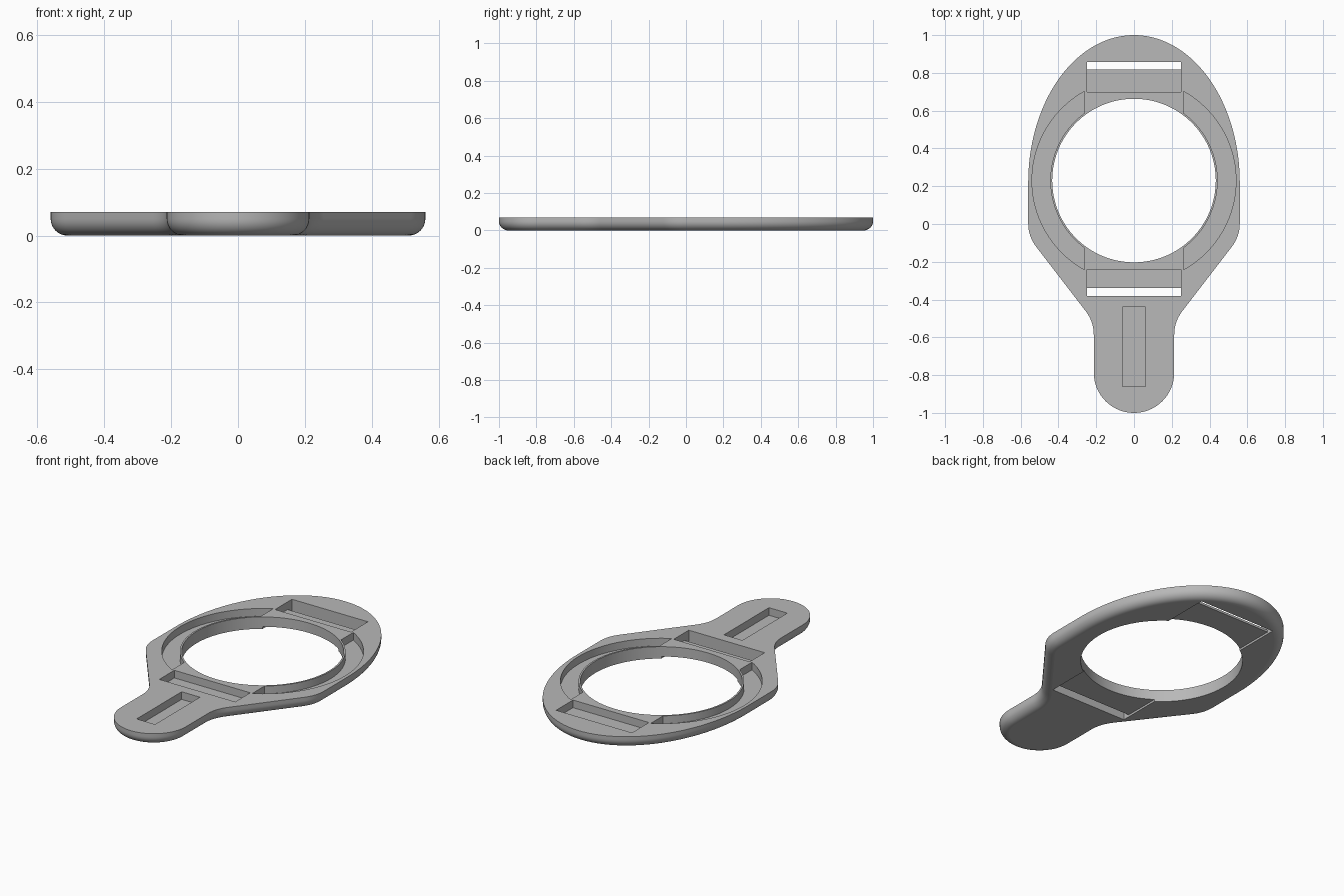
import bpy, bmesh
from math import sin, cos, pi, sqrt, asin
from mathutils import Vector

cube = bpy.data.objects.get("Cube")
if cube:
    bpy.data.objects.remove(cube)

HEIGHT, FILLET, FLOOR, CHANNEL = 0.07, 0.05, 0.025, 0.012
RING_Y, HOLE_R = 0.23, 0.433

grey = bpy.data.materials.new("plain grey")
grey.use_nodes = True
grey.diffuse_color = (0.48, 0.48, 0.48, 1)
grey.node_tree.nodes["Principled BSDF"].inputs["Base Color"].default_value = grey.diffuse_color


def make_object(name, bm):
    bmesh.ops.recalc_face_normals(bm, faces=bm.faces)
    mesh = bpy.data.meshes.new(name)
    bm.to_mesh(mesh)
    bm.free()
    mesh.materials.append(grey)
    obj = bpy.data.objects.new(name, mesh)
    bpy.context.collection.objects.link(obj)
    return obj


def loft(name, rings):
    """Closed solid through a stack of equal-length rings."""
    bm = bmesh.new()
    loops = [[bm.verts.new(p) for p in ring] for ring in rings]
    n = len(loops[0])
    for a, b in zip(loops, loops[1:]):
        for i in range(n):
            j = (i + 1) % n
            bm.faces.new((a[i], a[j], b[j], b[i]))
    bm.faces.new(loops[0][::-1])
    bm.faces.new(loops[-1])
    return make_object(name, bm)


def prism(name, points, z0, z1):
    return loft(name, [[(x, y, z) for x, y in points] for z in (z0, z1)])


def box(name, x0, x1, y0, y1, z0, z1):
    return prism(name, [(x0, y0), (x1, y0), (x1, y1), (x0, y1)], z0, z1)


def arc(cx, cy, rx, ry, a0, a1, n):
    return [Vector((cx + rx * cos(a0 + (a1 - a0) * i / n),
                    cy + ry * sin(a0 + (a1 - a0) * i / n))) for i in range(n + 1)]


def rounded_corner(before, corner, after, cut, n=8):
    """Soft corner between two straight runs."""
    p = corner + (before - corner).normalized() * cut
    q = corner + (after - corner).normalized() * cut
    return [p * (1 - t) ** 2 + corner * 2 * t * (1 - t) + q * t * t
            for t in (i / n for i in range(n + 1))]


# Outline: right half from the tail tip up to the crown, then mirrored
tail_side, neck = Vector((0.213, -0.787)), Vector((0.213, -0.517))
shoulder, flank = Vector((0.56, -0.066)), Vector((0.56, 0.22))
half = arc(0, -0.787, 0.213, 0.213, -pi / 2, 0, 24)
half += rounded_corner(tail_side, neck, shoulder, 0.07)
half += rounded_corner(neck, shoulder, flank, 0.07)
half += arc(0, 0.22, 0.56, 0.78, 0, pi / 2, 40)
outline = half + [Vector((-p.x, p.y)) for p in half[-2:0:-1]]


def inset(points, d):
    result = []
    for i, p in enumerate(points):
        a = (p - points[i - 1]).normalized()
        b = (points[(i + 1) % len(points)] - p).normalized()
        normal = Vector((-a.y - b.y, a.x + b.x)).normalized()
        result.append(p + normal * d)
    return result


# Plate with a rounded lower edge
rings = []
for i in range(9):
    a = pi / 2 * i / 8
    z = FILLET * (1 - cos(a))
    rings.append([(p.x, p.y, z) for p in inset(outline, FILLET * (1 - sin(a)))])
rings.append([(p.x, p.y, HEIGHT) for p in outline])
plate = loft("mounting_plate", rings)

# Central opening and tail pocket
cutters = [
    prism("ring_opening", arc(0, RING_Y, HOLE_R, HOLE_R, 0, 2 * pi, 128)[:-1], -0.1, 0.2),
    box("tail_pocket", -0.06, 0.06, -0.86, -0.44, FLOOR, 0.2),
]

# Strap pockets: recess, through slot and shallow channel underneath
for name, inner, ledge, outer, reach in (("rear", 0.70, 0.817, 0.858, 0.5),
                                         ("front", -0.24, -0.34, -0.38, -0.05)):
    for part, a, b, z0, z1 in (("pocket", inner, outer, FLOOR, 0.2),
                               ("slot", ledge, outer, -0.1, 0.2),
                               ("channel", reach, outer, -0.1, CHANNEL)):
        cutters.append(box(f"{name}_{part}", -0.248, 0.248, min(a, b), max(a, b), z0, z1))

# Crescent recesses either side of the opening
R_OUT, R_IN, EDGE = 0.54, 0.443, 0.262
for name, side in (("left", 1), ("right", -1)):
    a_out, a_in = (pi / 2 - asin(EDGE / r) for r in (R_OUT, R_IN))
    shape = arc(0, RING_Y, R_OUT, R_OUT, -a_out, a_out, 40)
    shape += arc(0, RING_Y, R_IN, R_IN, a_in, -a_in, 40)
    cutters.append(prism(f"{name}_crescent", [(side * p.x, p.y) for p in shape], FLOOR, 0.2))

# Carve everything, then discard the cutters
bpy.ops.object.select_all(action="DESELECT")
bpy.context.view_layer.objects.active = plate
plate.select_set(True)
for cutter in cutters:
    cutter.hide_render = True
    mod = plate.modifiers.new(cutter.name, "BOOLEAN")
    mod.operation, mod.solver, mod.object = "DIFFERENCE", "EXACT", cutter
    bpy.ops.object.modifier_apply(modifier=mod.name)
    bpy.data.objects.remove(cutter)

# Smooth curved walls, flat horizontal faces
bpy.ops.object.shade_smooth_by_angle(angle=pi / 6)
for face in plate.data.polygons:
    if abs(face.normal.z) > 0.999:
        face.use_smooth = False
